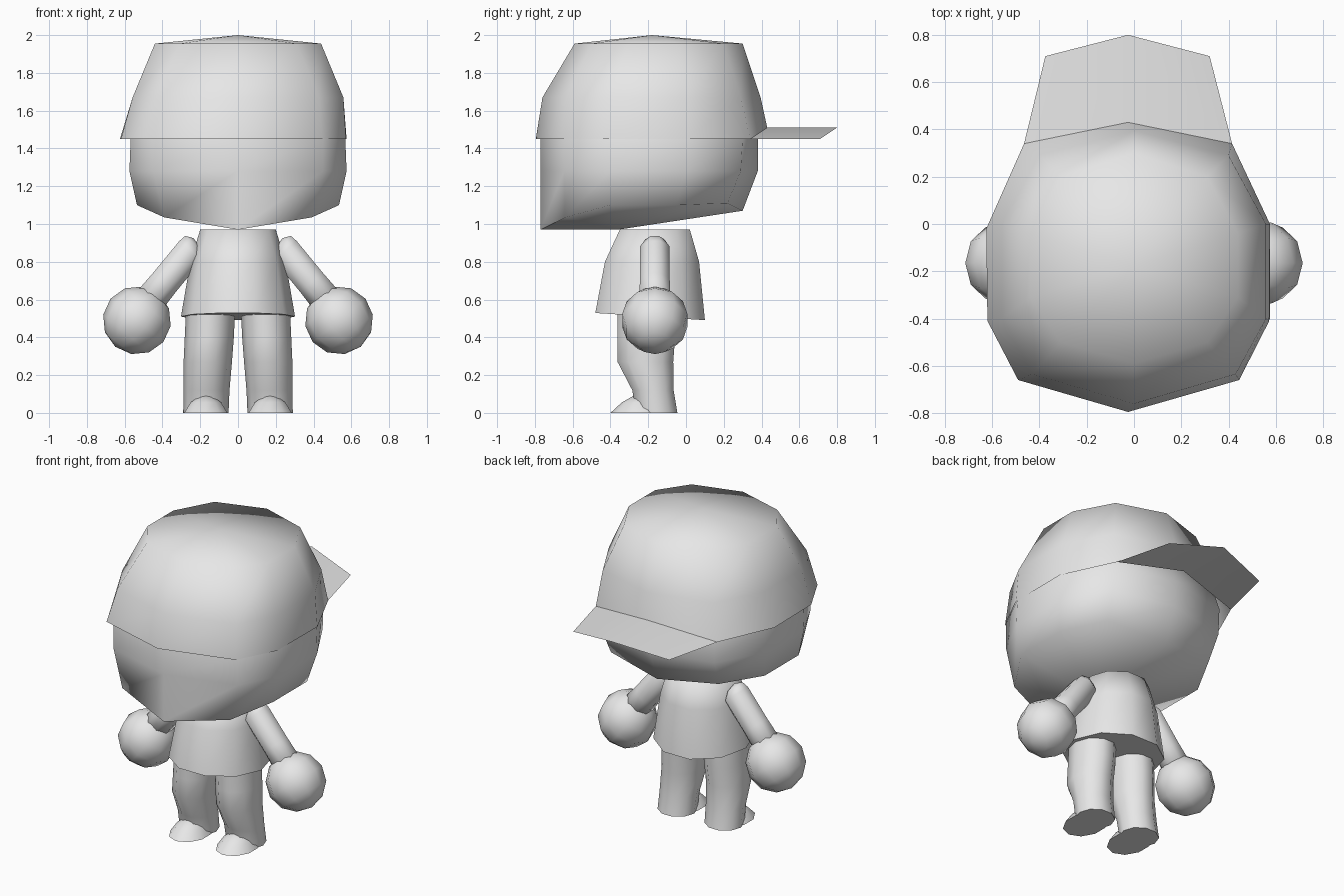
import bpy, bmesh, math
from mathutils import Vector

if "Cube" in bpy.data.objects:
    bpy.data.objects.remove(bpy.data.objects["Cube"])

grey = bpy.data.materials.new("light grey")
grey.diffuse_color = (0.8, 0.8, 0.8, 1)
grey.use_nodes = True
grey.node_tree.nodes["Principled BSDF"].inputs["Base Color"].default_value = grey.diffuse_color


def finish(name, bm, angle):
    """Turn a bmesh into a named, shaded object."""
    bmesh.ops.recalc_face_normals(bm, faces=bm.faces)
    me = bpy.data.meshes.new(name)
    bm.to_mesh(me)
    bm.free()
    ob = bpy.data.objects.new(name, me)
    bpy.context.collection.objects.link(ob)
    me.materials.append(grey)
    bpy.ops.object.select_all(action='DESELECT')
    ob.select_set(True)
    bpy.context.view_layer.objects.active = ob
    bpy.ops.object.shade_smooth_by_angle(angle=math.radians(angle))
    return ob


def loft(name, rings, start=None, end=None, angle=75):
    """Skin closed rings; start and end are optional centre points for fan caps."""
    bm = bmesh.new()
    rows = [[bm.verts.new(p) for p in r] for r in rings]
    n = len(rows[0])
    for a, b in zip(rows, rows[1:]):
        for i in range(n):
            j = (i + 1) % n
            bm.faces.new((a[i], a[j], b[j], b[i]))
    for row, tip in ((rows[0], start), (rows[-1], end)):
        if tip:
            v = bm.verts.new(tip)
            for i in range(n):
                bm.faces.new((row[i], row[(i + 1) % n], v))
    return finish(name, bm, angle)


def mirror_ring(half):
    """Complete a ring from its right half, running front to back."""
    return half + [(-x, y, z) for x, y, z in half[-2:0:-1]]


def oval(x, y, z, rx, ry, n=10, tilt=0.0, turn=0.0):
    pts = []
    for i in range(n):
        a = math.tau * i / n + turn
        c, s = math.cos(a), math.sin(a)
        pts.append((x + rx * c, y + ry * s, z + tilt * s))
    return pts


# Head: faceted shell with a pointed chin, closed under the cap
chin = [(0, -.77, .97), (.39, -.64, 1.035), (.535, -.40, 1.10),
        (.535, -.05, 1.10), (.39, .22, 1.11), (0, .30, 1.07)]
cheek = [(0, -.77, 1.28), (.45, -.645, 1.28), (.575, -.40, 1.28),
         (.575, 0, 1.28), (.41, .29, 1.28), (0, .38, 1.28)]
brow = [(0, -.77, 1.45), (.45, -.645, 1.45), (.568, -.40, 1.45),
        (.568, 0, 1.45), (.41, .30, 1.45), (0, .38, 1.45)]
crown = [(x * .92, (y + .18) * .92 - .18, 1.62) for x, y, z in brow]
loft("head", [mirror_ring(r) for r in (chin, cheek, brow, crown)],
     (0, -.36, .97), (0, -.18, 1.7))

# Cap: its lower edge sits slightly to one side and lifts at the back
rim = [(-.025, -.795, 1.45), (.445, -.66, 1.45), (.572, -.41, 1.45),
       (.575, 0, 1.45), (.415, .34, 1.45), (-.025, .43, 1.51),
       (-.465, .34, 1.45), (-.625, -.02, 1.45), (-.62, -.41, 1.45),
       (-.49, -.66, 1.45)]
band = mirror_ring([(0, -.76, 1.67), (.43, -.635, 1.67), (.558, -.40, 1.67),
                    (.558, 0, 1.67), (.40, .29, 1.67), (0, .395, 1.67)])
top = mirror_ring([(0, -.59, 1.955), (.31, -.50, 1.955), (.44, -.31, 1.955),
                   (.44, -.04, 1.955), (.31, .20, 1.955), (0, .30, 1.955)])
loft("cap", [rim, band, top], end=(0, -.18, 2.0), angle=80)

# Cap peak: folded sheet pointing backwards
bm = bmesh.new()
inner = [bm.verts.new(p) for p in (rim[4], rim[5], rim[6])]
outer = [bm.verts.new(p) for p in ((.32, .71, 1.45), (-.025, .80, 1.51), (-.375, .71, 1.45))]
for i in range(2):
    bm.faces.new((inner[i], outer[i], outer[i + 1], inner[i + 1]))
finish("cap_peak", bm, 30)

# Shirt: flared, with a slightly slanted hem
loft("shirt", [oval(0, -.19, .51, .302, .305, tilt=-.02),
               oval(0, -.18, .80, .252, .262),
               oval(0, -.165, .97, .20, .195)],
     (0, -.19, .51), (0, -.165, .97))

for side, s in (("right", 1), ("left", -1)):
    # Leg: bent backwards at the knee
    rings = [oval(s * x, y, z, rx, ry, 10) for x, y, z, rx, ry in (
        (.17, -.155, 0, .12, .115), (.167, -.175, .12, .122, .115),
        (.160, -.215, .27, .128, .155), (.152, -.21, .40, .13, .16),
        (.145, -.21, .55, .13, .16))]
    loft(side + "_leg", rings, (s * .17, -.155, 0))

    # Foot: low rounded toe in front of the leg
    loft(side + "_foot", [oval(s * .17, -.245, 0, .12, .155, 10, turn=math.pi / 2),
                          oval(s * .17, -.24, .055, .085, .10, 10, turn=math.pi / 2)],
         (s * .17, -.245, 0), (s * .17, -.235, .115))

    # Arm: tapered tube with a rounded shoulder
    mid_y = -.165
    path = [((.24, .905), .055), ((.25, .86), .085), ((.39, .69), .085), ((.48, .58), .09)]
    d = Vector((.23, 0, -.28)).normalized()
    u = Vector((-d.z, 0, d.x))
    rings = []
    for (x, z), r in path:
        ring = []
        for i in range(8):
            a = math.tau * (i + .5) / 8
            p = Vector((x, mid_y, z)) + u * (r * math.cos(a)) + Vector((0, r * math.sin(a), 0))
            ring.append((s * p.x, p.y, p.z))
        rings.append(ring)
    loft(side + "_arm", rings, (s * .235, mid_y, .925), (s * .5, mid_y, .55))

    # Hand: low-sided ball aligned with the arm
    bm = bmesh.new()
    bmesh.ops.create_uvsphere(bm, u_segments=10, v_segments=6, radius=.181)
    rot = Vector((s * d.x, 0, d.z)).to_track_quat('Z', 'Y').to_matrix()
    bmesh.ops.rotate(bm, verts=bm.verts, matrix=rot, cent=(0, 0, 0))
    bmesh.ops.translate(bm, verts=bm.verts, vec=(s * .535, mid_y, .49))
    finish(side + "_hand", bm, 75)
